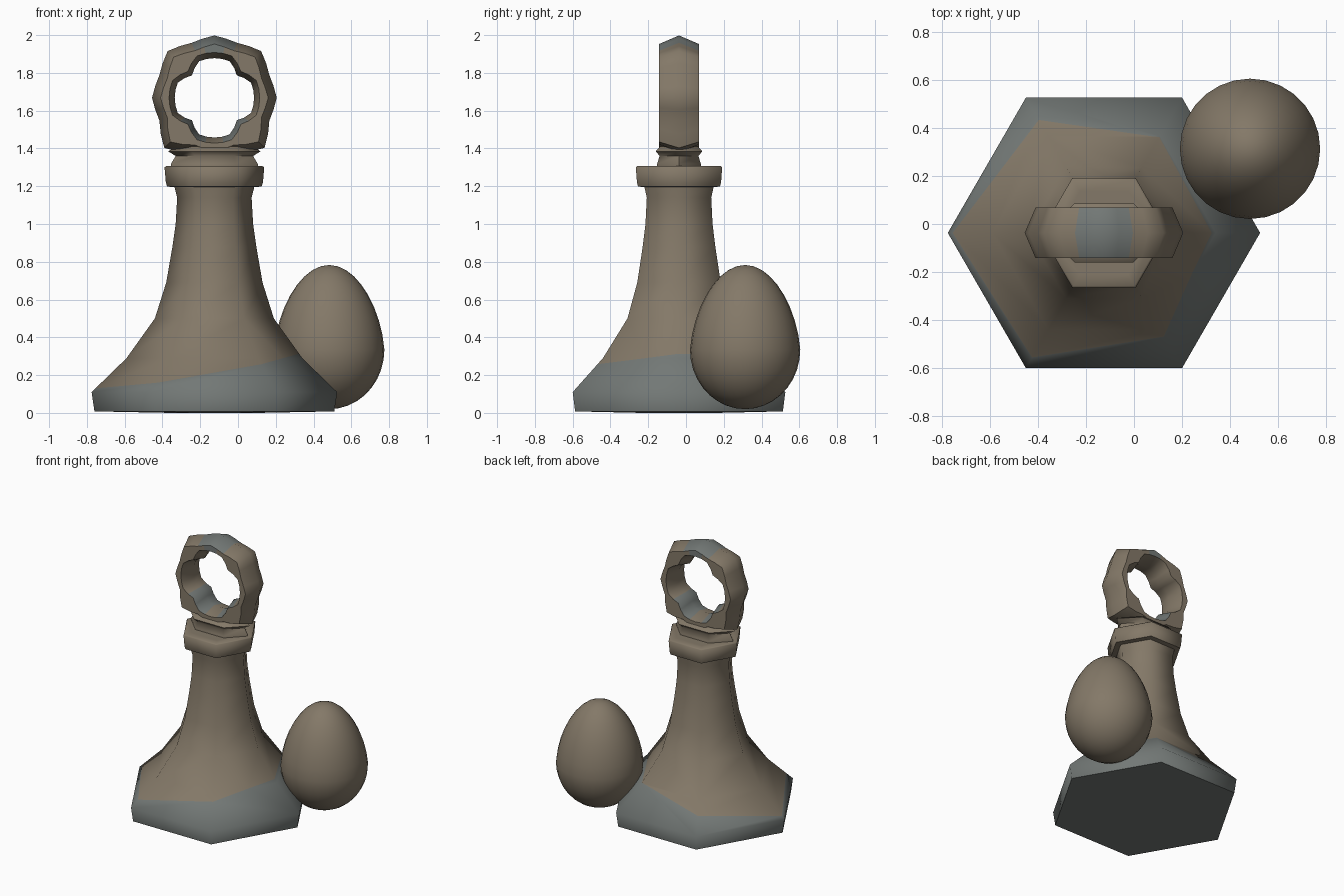
import bpy, bmesh, math
from mathutils import Vector

old = bpy.data.objects.get("Cube")
if old:
    bpy.data.objects.remove(old)


def material(name, rgb):
    m = bpy.data.materials.new(name)
    m.use_nodes = True
    m.diffuse_color = (*rgb, 1)
    m.node_tree.nodes["Principled BSDF"].inputs["Base Color"].default_value = (*rgb, 1)
    return m


BROWN = material("warm brown", (0.23, 0.19, 0.138))
GREY = material("stone grey", (0.17, 0.188, 0.18))
CX, CY = -0.125, -0.037


def finish(bm, name, angle):
    bmesh.ops.recalc_face_normals(bm, faces=bm.faces)
    mesh = bpy.data.meshes.new(name)
    bm.to_mesh(mesh)
    bm.free()
    ob = bpy.data.objects.new(name, mesh)
    bpy.context.collection.objects.link(ob)
    mesh.materials.append(BROWN)
    mesh.materials.append(GREY)
    bpy.ops.object.select_all(action='DESELECT')
    ob.select_set(True)
    bpy.context.view_layer.objects.active = ob
    bpy.ops.object.shade_smooth_by_angle(angle=math.radians(angle))
    return ob


def bridge(bm, loops, closed=False):
    pairs = list(zip(loops, loops[1:]))
    if closed:
        pairs.append((loops[-1], loops[0]))
    for a, b in pairs:
        for i in range(len(a)):
            j = (i + 1) % len(a)
            bm.faces.new((a[i], a[j], b[j], b[i]))


def lathe(profile, sides=6, depth=1.0, center=(CX, CY)):
    bm = bmesh.new()
    loops = []
    for r, z in profile:
        angles = [math.tau * i / sides for i in range(sides)]
        loops.append([bm.verts.new((center[0] + r * math.cos(a),
                                    center[1] + depth * r * math.sin(a), z)) for a in angles])
    bridge(bm, loops)
    bm.faces.new(loops[0])
    bm.faces.new(loops[-1])
    return bm


# Flared six-sided body, with a slanting grey band at the foot
bm = lathe([(0.23, 0), (0.635, 0.008), (0.65, 0.11), (0.465, 0.29), (0.315, 0.5),
            (0.255, 0.69), (0.222, 0.88), (0.205, 1.0), (0.197, 1.14), (0.21, 1.19), (0.21, 1.22)])
normal = Vector((-0.17, -0.05, 1)).normalized()
origin = Vector((0, 0, 0.26))
bmesh.ops.bisect_plane(bm, geom=bm.verts[:] + bm.edges[:] + bm.faces[:],
                       plane_co=origin, plane_no=normal)
for f in bm.faces:
    f.material_index = int((f.calc_center_median() - origin).dot(normal) < 0)
finish(bm, "body", 65)

# Collar and the small pedestal under the ring
finish(lathe([(0.2, 1.195), (0.25, 1.198), (0.257, 1.22), (0.264, 1.3), (0.255, 1.306), (0.2, 1.306)]),
       "collar", 65)
finish(lathe([(0.23, 1.3), (0.23, 1.318), (0.205, 1.36), (0.245, 1.385), (0.2, 1.41)], depth=0.58),
       "pedestal", 65)

# Lumpy upright ring with a six-sided section
bm = bmesh.new()
loops = []
SEGS = 32
for i in range(SEGS):
    a = math.tau * i / SEGS
    bump = max(0, -math.cos(4 * a)) ** 2
    low = 0.025 * bump if math.sin(a) < 0 else 0
    outer = 0.33 - 0.015 * abs(math.sin(4 * a)) + 0.02 * bump + low
    inner = 0.21 - 0.042 * bump
    section = [(outer, 0), (outer - 0.045, 0.105), (inner + 0.03, 0.105),
               (inner, 0), (inner + 0.03, -0.105), (outer - 0.045, -0.105)]
    loops.append([bm.verts.new((CX + r * math.cos(a), CY + y, 1.668 + r * math.sin(a)))
                  for r, y in section])
bridge(bm, loops, closed=True)
for f in bm.faces:
    c = f.calc_center_median()
    top = c.z > 1.92 and abs(c.x - CX) < 0.12
    cradle = 1.45 < c.z < 1.56 and 0.05 < abs(c.x - CX) < 0.15 and abs(c.y - CY) < 0.09
    f.material_index = int(top or cradle)
finish(bm, "ring", 50)

# Egg resting beside the body
bm = bmesh.new()
bmesh.ops.create_uvsphere(bm, u_segments=28, v_segments=18, radius=1)
for v in bm.verts:
    u = v.co.z
    width = 0.292 * (1 - 0.12 * max(u, 0))
    v.co = Vector((0.483 + width * v.co.x, 0.313 + width * v.co.y,
                   0.335 + u * (0.448 if u > 0 else 0.315)))
finish(bm, "egg", 60)
